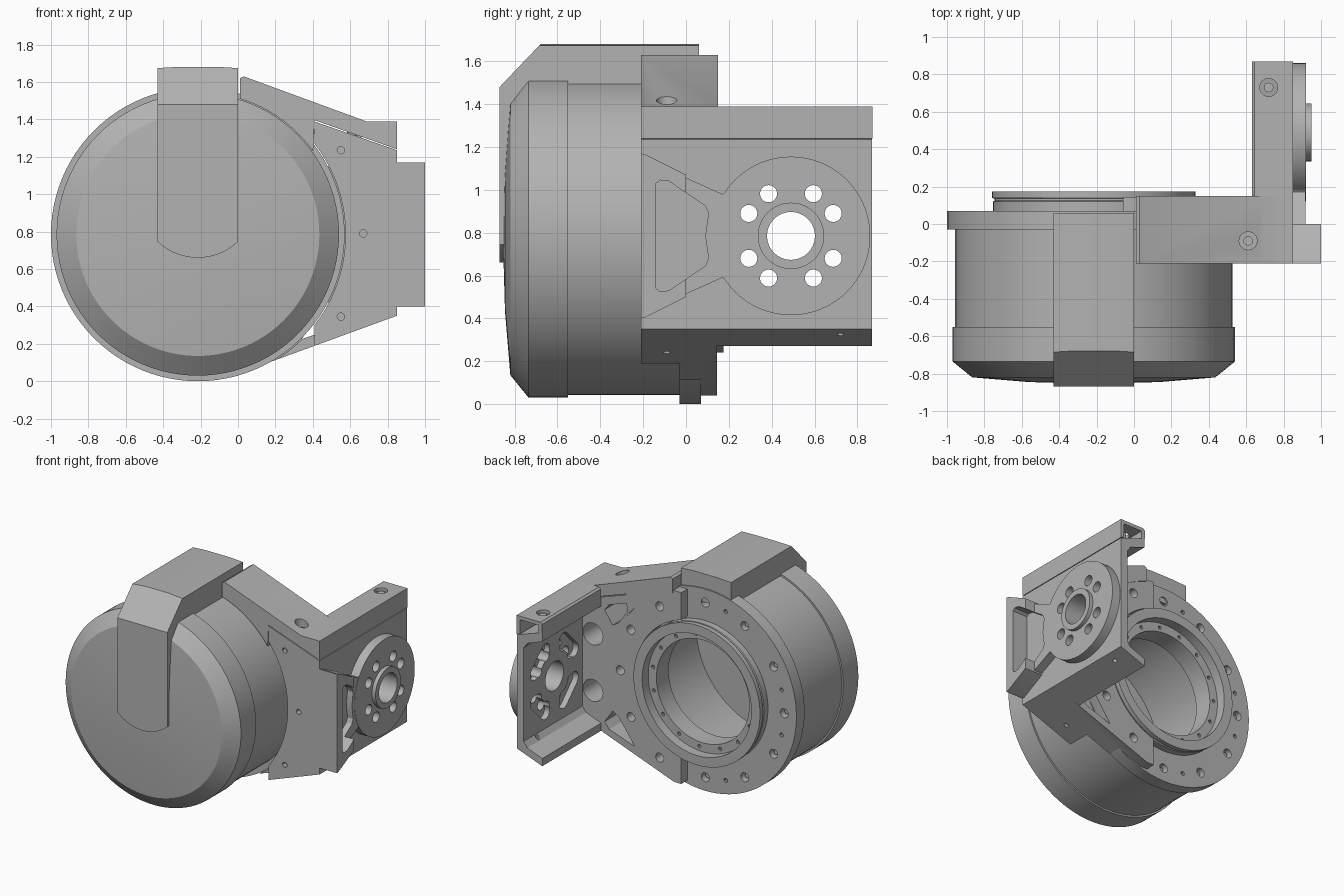
import bpy, bmesh
from math import sin, cos, pi, radians

if "Cube" in bpy.data.objects:
    bpy.data.objects.remove(bpy.data.objects["Cube"])

CX, CZ = -0.215, 0.785        # main drum axis, along y
HY, HZ = 0.49, 0.785          # output hub axis, along x

grey = bpy.data.materials.new("machined_grey")
grey.use_nodes = True
grey.diffuse_color = (0.45, 0.45, 0.45, 1)
grey.node_tree.nodes["Principled BSDF"].inputs["Base Color"].default_value = (0.45, 0.45, 0.45, 1)


def finish(name, bm):
    bmesh.ops.recalc_face_normals(bm, faces=bm.faces)
    me = bpy.data.meshes.new(name)
    bm.to_mesh(me)
    bm.free()
    me.materials.append(grey)
    ob = bpy.data.objects.new(name, me)
    bpy.context.collection.objects.link(ob)
    return ob


def prism(name, polys, lo, hi, axis):
    """Extrude 2D outlines along an axis; the outline uses the other two axes in order."""
    place = {"x": lambda p, t: (t, p[0], p[1]),
             "y": lambda p, t: (p[0], t, p[1]),
             "z": lambda p, t: (p[0], p[1], t)}[axis]
    bm = bmesh.new()
    for poly in polys:
        a = [bm.verts.new(place(p, lo)) for p in poly]
        b = [bm.verts.new(place(p, hi)) for p in poly]
        bm.faces.new(a)
        bm.faces.new(b[::-1])
        for i in range(len(a)):
            j = (i + 1) % len(a)
            bm.faces.new((a[i], b[i], b[j], a[j]))
    return finish(name, bm)


def circle(u, v, r, n=24):
    return [(u + r * cos(2 * pi * i / n), v + r * sin(2 * pi * i / n)) for i in range(n)]


def ring_of(u, v, radius, r, angles, n=16):
    return [circle(u + radius * cos(radians(a)), v + radius * sin(radians(a)), r, n) for a in angles]


def mirror_z(poly):
    return [(u, 2 * CZ - v) for u, v in poly]


def lathe(name, profile, n=96):
    """Revolve a closed (radius, y) profile about the drum axis."""
    bm = bmesh.new()
    rings = [[bm.verts.new((CX + r * cos(2 * pi * i / n), y, CZ + r * sin(2 * pi * i / n)))
              for i in range(n)] for r, y in profile]
    for k in range(len(profile)):
        m = (k + 1) % len(profile)
        if profile[k][0] == 0 and profile[m][0] == 0:
            continue
        for i in range(n):
            j = (i + 1) % n
            bm.faces.new((rings[k][i], rings[k][j], rings[m][j], rings[m][i]))
    bmesh.ops.remove_doubles(bm, verts=bm.verts, dist=1e-5)
    return finish(name, bm)


def boolean(ob, cutter, op="DIFFERENCE", keep=False):
    mod = ob.modifiers.new("cut", "BOOLEAN")
    mod.operation, mod.solver, mod.object = op, "EXACT", cutter
    bpy.context.view_layer.objects.active = ob
    bpy.ops.object.modifier_apply(modifier=mod.name)
    if not keep:
        bpy.data.objects.remove(cutter)


# Drum: domed front cover and hollow housing with rear flange and stepped boss
lathe("front_cover", [(0, -.855), (.35, -.845), (.65, -.82), (.755, -.735), (.755, -.55),
                      (.66, -.55), (.66, -.76), (0, -.76)])
housing = lathe("housing", [(.742, -.55), (.742, -.03), (.785, -.03), (.785, .07), (.54, .07),
                            (.54, .12), (.53, .125), (.53, .135), (.545, .14), (.545, .175),
                            (.47, .175), (.47, .1), (.4, .1), (.4, -.05), (.66, -.05), (.66, -.55)])
bolts = range(0, 360, 30)
bolt_cutter = prism("bolt_cutter", ring_of(CX, CZ, .68, .035, bolts), .01, .3, "y")
boolean(housing, bolt_cutter, keep=True)
boolean(housing, prism("pin_cutter", ring_of(CX, CZ, .435, .014, range(10, 370, 24), 10), .05, .2, "y"))
boolean(housing, prism("dowel_cutter", ring_of(CX, CZ, .68, .016, (105, 165, 255, 195), 10), .03, .2, "y"))
prism("flange_screws", ring_of(CX, CZ, .68, .02, bolts, 6), 0, .04, "y")

# Cable cover wrapping over the top and down the front, with a rounded lower end
cable = prism("cable_cover", [[(-.87, .6), (-.87, 1.48), (-.66, 1.7), (.06, 1.7), (.06, 1.46),
                               (-.7, 1.46), (-.8, 1.36), (-.8, .6)]], -.5, .1, "x")
arc = [(CX + .215 * t / 8, .974 - (.314 ** 2 - (.215 * t / 8) ** 2) ** .5) for t in range(-8, 9)]
crown = [(0, 1.674), (CX + .1, 1.681), (CX - .1, 1.681), (-.43, 1.674)]
boolean(cable, prism("cable_outline", [arc + crown], -1, 1, "y"), "INTERSECT")

# Main bracket hugging the drum
bracket = prism("bracket", [[(-.06, 1.53), (0, 1.53), (.85, 1.235), (.85, .35), (0, .04), (-.06, .04)]],
                -.21, .145, "y")
boolean(bracket, prism("drum_cutter", [circle(CX, CZ, .79, 96)], -.5, .07, "y"))
boolean(bracket, prism("boss_cutter", [circle(CX, CZ, .555, 96)], .0, .5, "y"))
boolean(bracket, prism("front_cutter", [[(-.5, 0), (.41, 0), (.41, 2), (-.5, 2)]], -.5, -.03, "y"))
boolean(bracket, bolt_cutter)
pocket = [(.34, 1.345), (.56, 1.27), (.6, 1.22), (.53, 1.12), (.48, 1.15)]
boolean(bracket, prism("rear_pockets", [pocket, mirror_z(pocket)], -.12, .3, "y"))
boolean(bracket, prism("corner_pockets", [circle(.7, CZ + s * .22, .085) for s in (-1, 1)], -.05, .3, "y"))
boolean(bracket, prism("front_holes", [circle(.55, 1.235, .02, 12), circle(.55, .345, .02, 12),
                                       circle(.67, .79, .02, 12)], -.3, -.17, "y"))
boolean(bracket, prism("lower_hole", [circle(.55, -.09, .016, 12)], .1, .32, "z"))

# Side arm: C-shaped channel carrying the output hub
arm = prism("side_arm", [[(.85, 1.235), (.85, .35), (.63, .27), (.63, .33), (.76, .378), (.79, .42),
                          (.79, 1.15), (.76, 1.192), (.63, 1.24), (.63, 1.31)]], .14, .868, "y")
boolean(arm, prism("lower_hole", [circle(.78, .72, .016, 12)], .2, .42, "z"))

# Hub disc, raised rim and tapered neck
hub = prism("hub_disc", [circle(HY, HZ, .37, 72)], .84, .92, "x")
neck = prism("hub_neck", [[(-.03, 1.07), (.17, .98), (.24, 1.02), (.24, .55), (.17, .59), (-.03, .5)]],
             .84, .918, "x")
wing = prism("front_wing", [[(-.21, 1.17), (-.19, 1.165), (0, 1.07), (0, .5), (-.19, .405), (-.21, .4)]],
             .84, 1.0, "x")
rim = prism("hub_rim", [circle(HY, HZ, .155, 48)], .84, .95, "x")
recess = prism("neck_recess", [[(-.14, 1.03), (-.12, 1.045), (-.08, 1.04), (.09, .925), (.105, .89),
                                (.09, HZ), (.105, .68), (.09, .645), (-.08, .53), (-.12, .525),
                                (-.14, .54)]], .87, 1.2, "x")
boolean(neck, recess, keep=True)
boolean(wing, recess)
bore = prism("bore_cutter", [circle(HY, HZ, .112, 32)], .5, 1.2, "x")
holes = prism("hole_cutter", ring_of(HY, HZ, .223, .04,
              [q + d for q in (45, 135, 225, 315) for d in (-17, 17)], 20), .5, 1.2, "x")
for part in (arm, hub, rim):
    boolean(part, bore, keep=True)
    if part is not rim:
        boolean(part, holes, keep=True)
for helper in (bore, holes):
    bpy.data.objects.remove(helper)


def slot(angle):
    a, pts = radians(angle), []
    for s in (-1, 1):
        u, v = HY + .25 * cos(a) - s * .09 * sin(a), HZ + .25 * sin(a) + s * .09 * cos(a)
        for k in range(9):
            b = a + s * pi / 2 + (k - 4) * pi / 8
            pts.append((u + .055 * cos(b), v + .055 * sin(b)))
    return pts


boolean(arm, prism("slot_cutter", [slot(a) for a in (45, 135, 225, 315)], .6, .835, "x"))

# Top cover: sloped front section and hollow rear section over the arm
top = prism("top_cover_front", [[(.01, 1.62), (.03, 1.63), (.69, 1.388), (.85, 1.388), (.85, 1.24),
                                 (.41, 1.395), (.40, 1.2), (.01, 1.46)]], -.21, .15, "y")
boolean(top, prism("drum_cutter", [circle(CX, CZ, .76, 96)], -.5, .5, "y"))
rear = prism("top_cover_rear", [[(.63, 1.375), (.645, 1.388), (.85, 1.388), (.85, 1.24), (.82, 1.25),
                                 (.82, 1.36), (.66, 1.36), (.66, 1.30), (.63, 1.31)]], .14, .87, "y")
spots = ((.61, -.09, top), (.72, .73, rear))
for x, y, part in spots:
    boolean(part, prism("screw_cutter", [circle(x, y, .048)], 1.365 if part is top else 1.3, 1.8, "z"))
prism("cover_screws", [circle(x, y, .026, 12) for x, y, part in spots], 1.31, 1.375, "z")

# Smooth shading with sharp edges kept
bpy.ops.object.select_all(action="DESELECT")
for ob in bpy.context.collection.objects:
    if ob.type == "MESH" and grey.name in ob.data.materials:
        ob.select_set(True)
        bpy.context.view_layer.objects.active = ob
bpy.ops.object.shade_smooth_by_angle(angle=radians(30))
